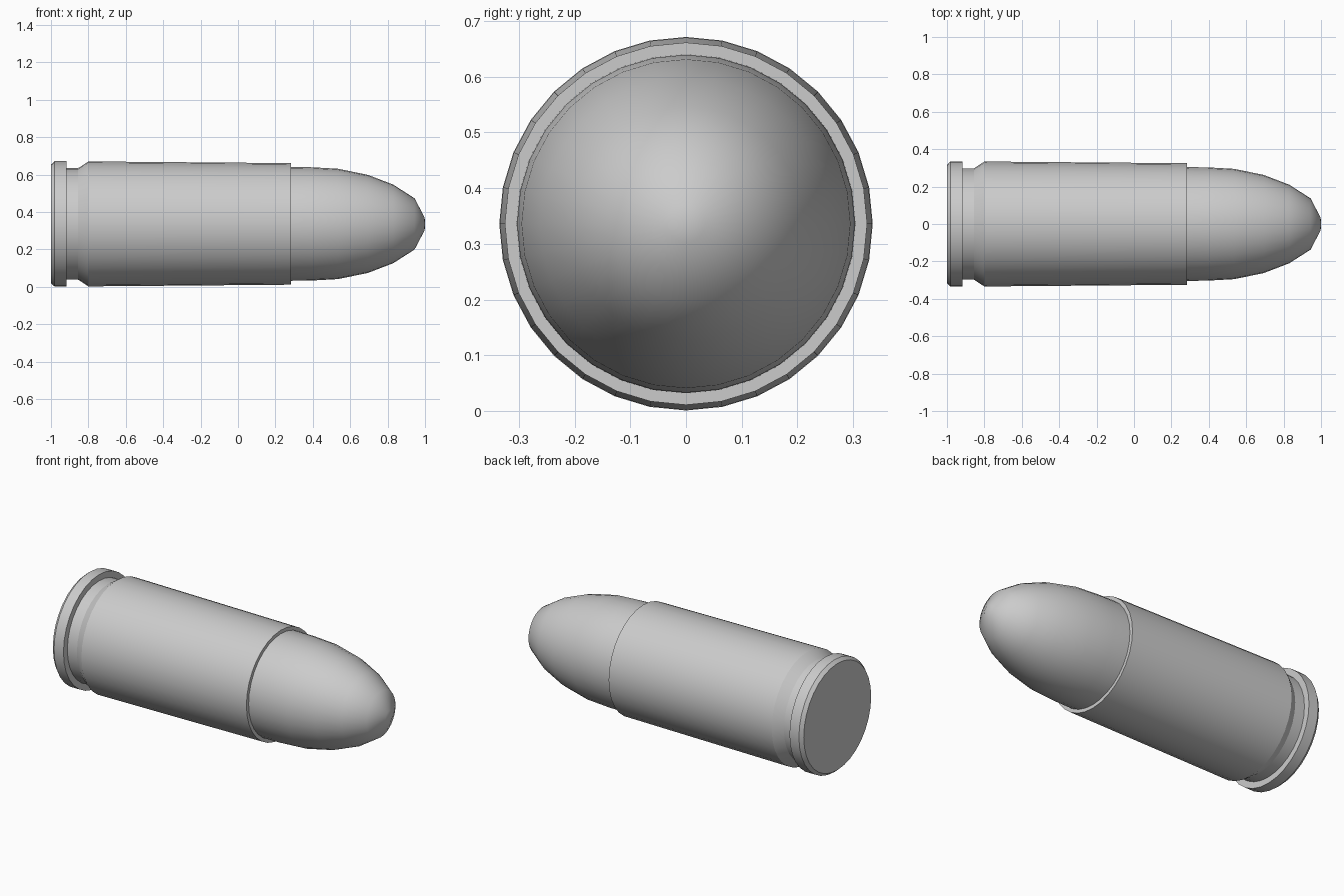
import bpy
import bmesh
import math

if "Cube" in bpy.data.objects:
    bpy.data.objects.remove(bpy.data.objects["Cube"])

SIDES = 32
AXIS_Z = 0.336


def lathe(name, profile, smooth_angle):
    """Revolve (x, radius) points around the long axis; radius 0 is a pole."""
    bm = bmesh.new()
    rings = []
    for x, r in profile:
        if r == 0:
            rings.append([bm.verts.new((x, 0, AXIS_Z))] * SIDES)
            continue
        angles = [2 * math.pi * i / SIDES for i in range(SIDES)]
        rings.append([bm.verts.new((x, r * math.cos(a), AXIS_Z + r * math.sin(a)))
                      for a in angles])
    for a, b in zip(rings, rings[1:]):
        for i in range(SIDES):
            j = (i + 1) % SIDES
            corners = list(dict.fromkeys((a[i], a[j], b[j], b[i])))
            bm.faces.new(corners)
    mesh = bpy.data.meshes.new(name)
    bm.to_mesh(mesh)
    bm.free()
    obj = bpy.data.objects.new(name, mesh)
    bpy.context.collection.objects.link(obj)
    bpy.ops.object.select_all(action='DESELECT')
    obj.select_set(True)
    bpy.context.view_layer.objects.active = obj
    bpy.ops.object.shade_smooth_by_angle(angle=math.radians(smooth_angle))
    return obj


# Casing: flat base, chamfered rim, groove, tapered wall, mouth ring
lathe("casing", [
    (-1.0, 0), (-1.0, 0.318), (-0.98, 0.335), (-0.918, 0.335),
    (-0.918, 0.298), (-0.855, 0.298), (-0.80, 0.334),
    (0.283, 0.325), (0.283, 0.304)], 28)

# Rounded nose
lathe("nose", [
    (0.283, 0.304), (0.39, 0.303), (0.535, 0.295), (0.695, 0.262),
    (0.83, 0.21), (0.944, 0.137), (0.998, 0.034), (1.0, 0)], 40)
